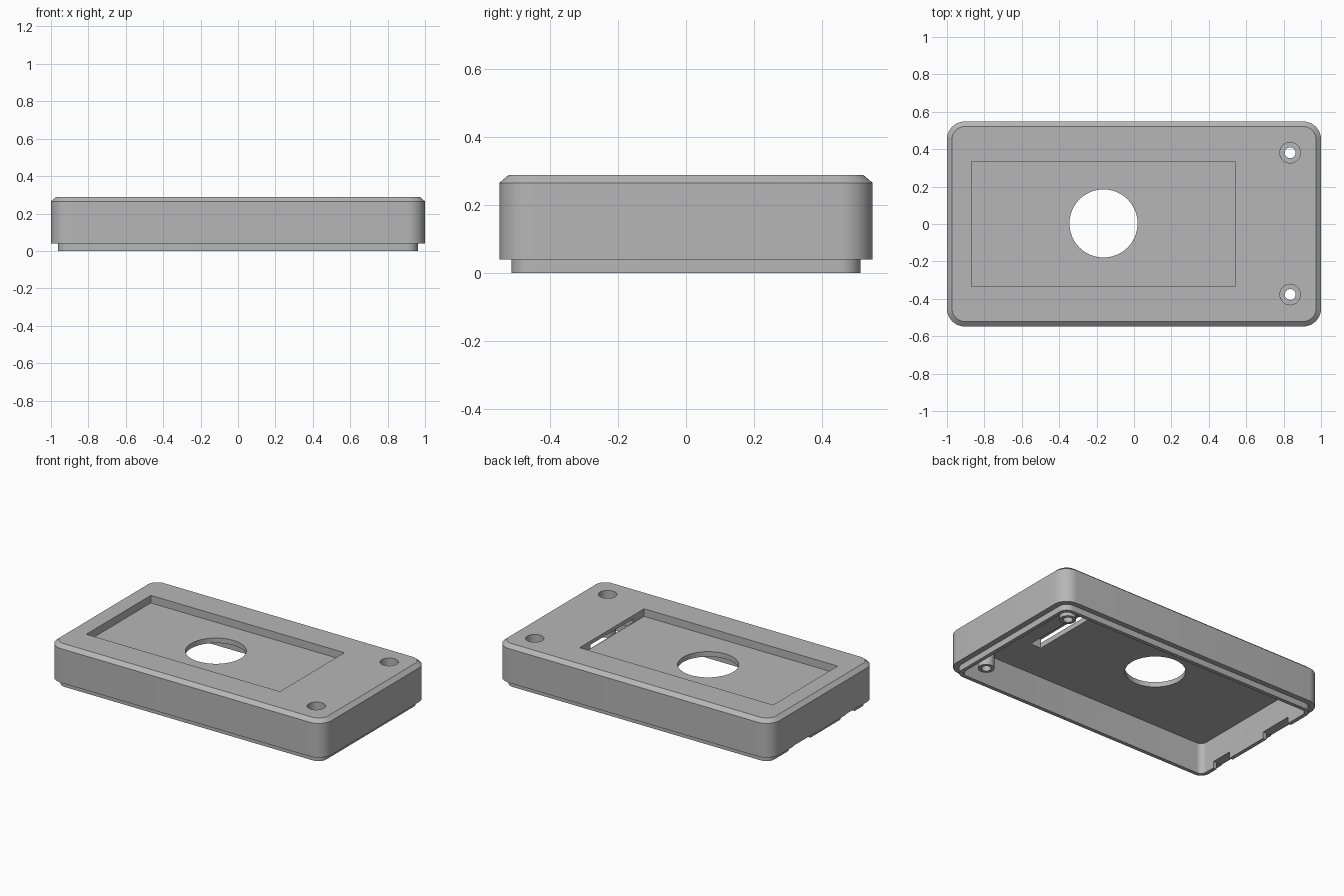
import bpy, bmesh, math

old = bpy.data.objects.get("Cube")
if old:
    bpy.data.objects.remove(old, do_unlink=True)

grey = bpy.data.materials.new("plain grey plastic")
grey.use_nodes = True
COLOUR = (0.47, 0.47, 0.47, 1)
grey.diffuse_color = COLOUR
grey.node_tree.nodes["Principled BSDF"].inputs["Base Color"].default_value = COLOUR


def rounded_rect(hx, hy, r, steps=10):
    """Outline of a rectangle with rounded corners, counter-clockwise."""
    pts = []
    for k, (sx, sy) in enumerate([(1, 1), (-1, 1), (-1, -1), (1, -1)]):
        for i in range(steps + 1):
            a = math.pi / 2 * (k + i / steps)
            pts.append((sx * (hx - r) + r * math.cos(a), sy * (hy - r) + r * math.sin(a)))
    return pts


def loft(name, rings):
    """Closed solid through (outline, height) rings with equal point counts."""
    bm = bmesh.new()
    loops = [[bm.verts.new((x, y, z)) for x, y in pts] for pts, z in rings]
    n = len(loops[0])
    for low, high in zip(loops, loops[1:]):
        for i in range(n):
            j = (i + 1) % n
            bm.faces.new((low[i], low[j], high[j], high[i]))
    bm.faces.new(loops[0][::-1])
    bm.faces.new(loops[-1])
    bmesh.ops.recalc_face_normals(bm, faces=bm.faces)
    mesh = bpy.data.meshes.new(name)
    bm.to_mesh(mesh)
    bm.free()
    obj = bpy.data.objects.new(name, mesh)
    bpy.context.collection.objects.link(obj)
    mesh.materials.append(grey)
    return obj


def box(name, x0, x1, y0, y1, z0, z1):
    pts = [(x0, y0), (x1, y0), (x1, y1), (x0, y1)]
    return loft(name, [(pts, z0), (pts, z1)])


def cylinder(name, x, y, r, z0, z1, sides=48):
    pts = [(x + r * math.cos(math.tau * i / sides), y + r * math.sin(math.tau * i / sides))
           for i in range(sides)]
    return loft(name, [(pts, z0), (pts, z1)])


def combine(obj, tool, operation="DIFFERENCE"):
    """Apply a boolean and discard the tool."""
    mod = obj.modifiers.new("cut", "BOOLEAN")
    mod.object, mod.operation, mod.solver = tool, operation, "EXACT"
    graph = bpy.context.evaluated_depsgraph_get()
    graph.update()
    result = bpy.data.meshes.new_from_object(obj.evaluated_get(graph))
    obj.modifiers.clear()
    obj.data = result
    bpy.data.objects.remove(tool, do_unlink=True)


# Outer shell: stepped lip, straight wall, chamfered top edge
HX, HY, TOP, STEP, CEILING = 1.0, 0.548, 0.288, 0.04, 0.205
lip = rounded_rect(HX - 0.037, HY - 0.035, 0.06)
wall = rounded_rect(HX, HY, 0.095)
rim = rounded_rect(HX - 0.027, HY - 0.027, 0.068)
shell = loft("enclosure_lid", [(lip, 0), (lip, STEP), (wall, STEP), (wall, 0.265), (rim, TOP)])

# Hollow underside
inside = rounded_rect(HX - 0.062, HY - 0.06, 0.04)
combine(shell, loft("cavity", [(inside, -0.1), (inside, CEILING)]))

# Recessed panel with round window
FLOOR = 0.238
combine(shell, box("panel_recess", -0.87, 0.54, -0.335, 0.335, FLOOR, 0.4))
combine(shell, cylinder("round_window", -0.163, 0.003, 0.182, 0.1, 0.4, 72))

# Cable slot running from the recess wall down to the underside
combine(shell, box("slot_mouth", 0.52, 0.62, -0.22, 0.22, FLOOR + 0.001, 0.264))
combine(shell, box("slot_throat", 0.542, 0.62, -0.22, 0.22, 0.1, 0.25))

# Screw posts with counterbored holes
for y in (-0.377, 0.381):
    combine(shell, cylinder("post", 0.835, y, 0.05, 0.025, 0.212), "UNION")
    combine(shell, cylinder("screw_hole", 0.835, y, 0.029, -0.1, 0.4))
    combine(shell, cylinder("counterbore", 0.835, y, 0.055, 0.222, 0.4))

# Notches in the lip at the narrow end
for y0, y1 in ((0.08, 0.31), (-0.38, -0.23)):
    combine(shell, box("lip_notch", -1.1, -0.9, y0, y1, -0.1, STEP + 0.004))

# Smooth curved walls, keep the edges crisp
bpy.ops.object.select_all(action="DESELECT")
shell.select_set(True)
bpy.context.view_layer.objects.active = shell
bpy.ops.object.shade_smooth_by_angle(angle=math.radians(25))
